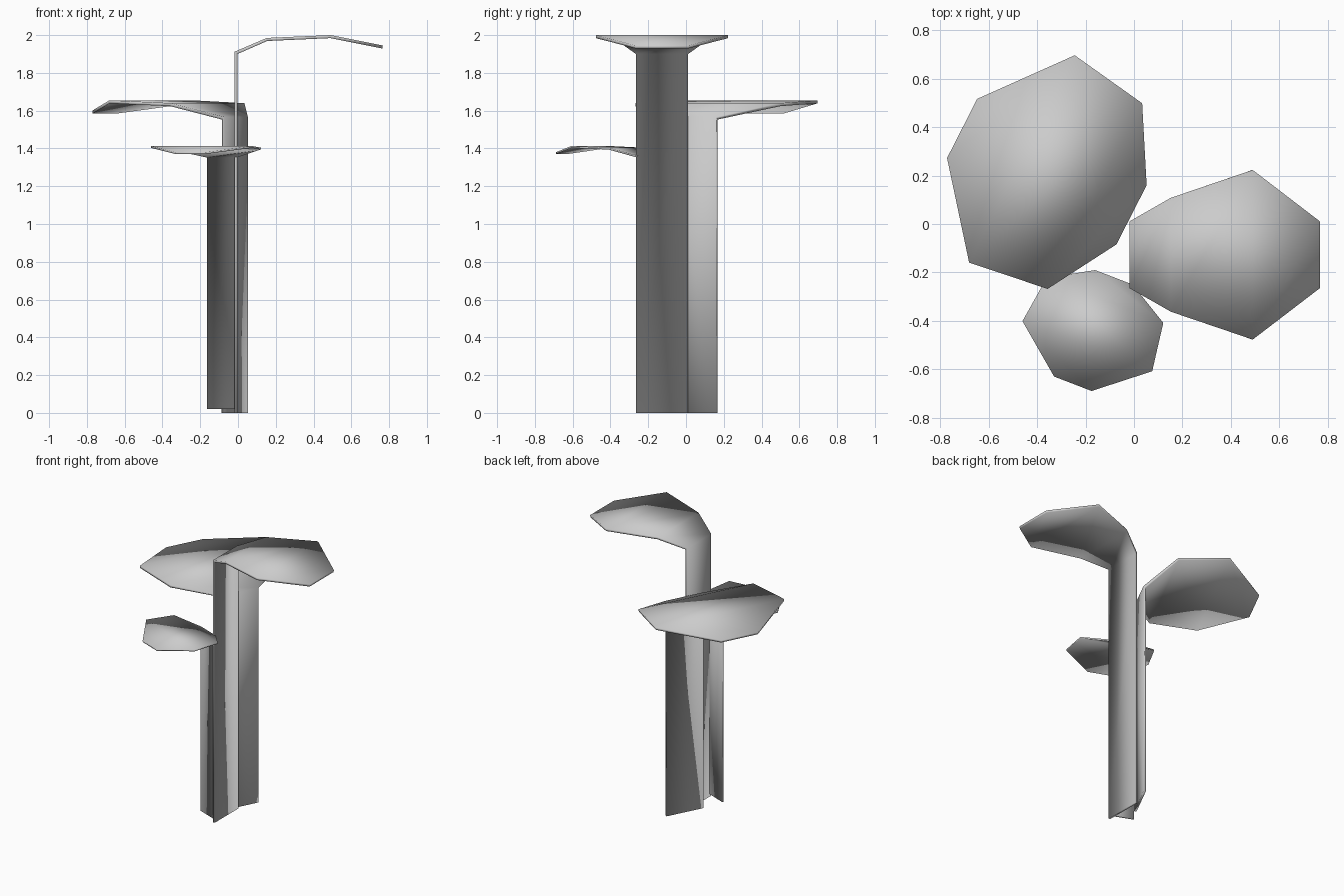
import bpy
import bmesh
from mathutils import Vector

cube = bpy.data.objects.get("Cube")
if cube:
    bpy.data.objects.remove(cube, do_unlink=True)

grey = bpy.data.materials.new("soft_grey")
grey.use_nodes = True
colour = (0.6, 0.6, 0.6, 1)
grey.diffuse_color = colour
bsdf = next(n for n in grey.node_tree.nodes if n.type == 'BSDF_PRINCIPLED')
bsdf.inputs["Base Color"].default_value = colour
bsdf.inputs["Roughness"].default_value = 0.8

# Shared side profile: distance out from the stem, and height above its bend
REACH = (0, 0, 0.17, 0.508, 0.785)
RISE = (0, 0, 0.073, 0.088, 0.033)


def bent_petal(name, stem_mid, direction, half_widths, bend_z, base_z=0, scale=1):
    """One sheet: an upright stem strip that bends over into a wide petal."""
    out = Vector((*direction, 0)).normalized()
    side = Vector((-out.y, out.x, 0))
    bm = bmesh.new()
    rows = []
    for i, (reach, rise) in enumerate(zip(REACH, RISE)):
        centre = Vector((*stem_mid, 0)) + out * reach * scale
        centre.z = base_z if i == 0 else bend_z + rise * scale
        half = half_widths[max(i - 1, 0)]
        rows.append([bm.verts.new(centre + side * half * s) for s in (-1, 1)])
    for low, high in zip(rows, rows[1:]):
        bm.faces.new((low[0], high[0], high[1], low[1])).smooth = True
    mesh = bpy.data.meshes.new(name)
    bm.to_mesh(mesh)
    bm.free()
    mesh.materials.append(grey)
    obj = bpy.data.objects.new(name, mesh)
    bpy.context.collection.objects.link(obj)
    # Thickness on the inner side of the bend
    solid = obj.modifiers.new("thickness", 'SOLIDIFY')
    solid.thickness = 0.016 * scale
    solid.offset = -1
    solid.use_even_offset = True
    return obj


bent_petal("tall_petal", (-0.018, -0.127), (1, 0),
           (0.138, 0.235, 0.35, 0.138), bend_z=1.912)
bent_petal("broad_petal", (-0.01, 0.038), (-0.891, 0.454),
           (0.137, 0.43, 0.48, 0.137), bend_z=1.567)
bent_petal("small_petal", (-0.083, -0.22), (-0.36, -0.933),
           (0.083, 0.258, 0.287, 0.083), bend_z=1.36, base_z=0.02, scale=0.6)
